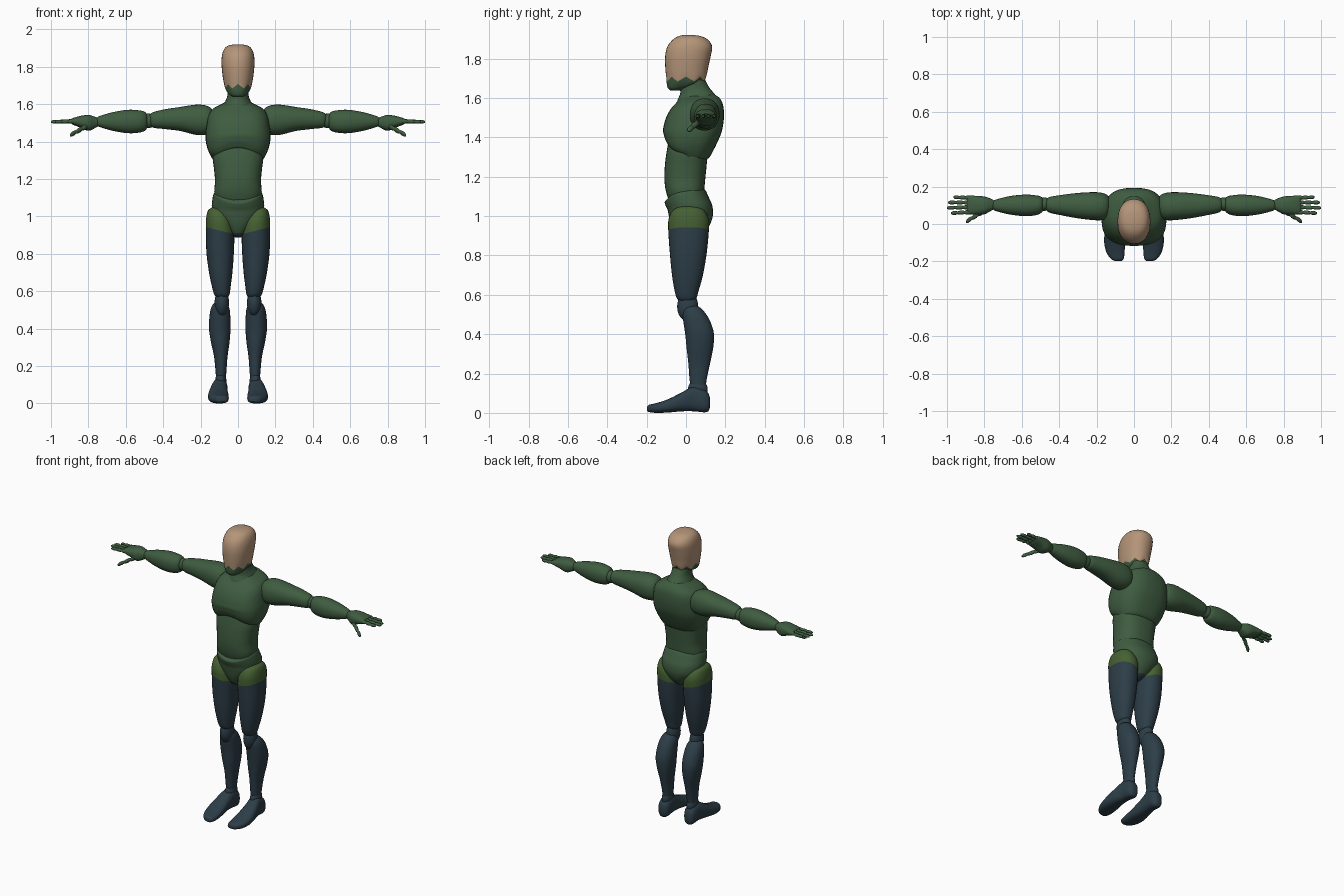
import bpy, bmesh, math


def material(name, rgb):
    m = bpy.data.materials.new(name)
    m.diffuse_color = (*rgb, 1)
    return m


GREEN = material("dark green", (0.050, 0.108, 0.052))
OLIVE = material("olive green", (0.060, 0.118, 0.032))
NAVY = material("dark slate blue", (0.026, 0.048, 0.064))
SKIN = material("tan", (0.46, 0.30, 0.19))

# Axis -> (length axis, first width axis, second width axis)
AXES = {"x": (0, 1, 2), "y": (1, 0, 2), "z": (2, 0, 1)}


def spline(p0, p1, p2, p3, f):
    return 0.5 * (2 * p1 + (p2 - p0) * f + (2 * p0 - 5 * p1 + 4 * p2 - p3) * f * f
                  + (3 * p1 - p0 - 3 * p2 + p3) * f ** 3)


def loft(name, axis, stations, mats, power=2.2, sides=32, steps=4,
         split=None, warp=None, mirror=False):
    """Skin through stations (t, lo1, hi1, lo2, hi2); faces past split use mats[1]."""
    rows = []
    last = len(stations) - 1
    for i in range(last):
        quad = [stations[min(max(i + k, 0), last)] for k in (-1, 0, 1, 2)]
        for s in range(steps):
            rows.append([spline(*v, s / steps) for v in zip(*quad)])
    rows.append(list(stations[-1]))
    ia, iu, iv = AXES[axis]
    bm = bmesh.new()
    rings = []
    for t, u0, u1, v0, v1 in rows:
        ring = []
        for k in range(sides):
            a = 2 * math.pi * k / sides
            c, s = math.cos(a), math.sin(a)
            co = [0, 0, 0]
            co[ia] = t
            co[iu] = (u0 + u1) / 2 + (u1 - u0) / 2 * math.copysign(abs(c) ** (2 / power), c)
            co[iv] = (v0 + v1) / 2 + (v1 - v0) / 2 * math.copysign(abs(s) ** (2 / power), s)
            if warp:
                co[2] += warp(*co, k)
            ring.append(bm.verts.new(co))
        rings.append(ring)
    for j in range(len(rings) - 1):
        mid = (rows[j][0] + rows[j + 1][0]) / 2
        for k in range(sides):
            n = (k + 1) % sides
            f = bm.faces.new((rings[j][k], rings[j][n], rings[j + 1][n], rings[j + 1][k]))
            f.material_index = int(split is not None and mid > split)
    bm.faces.new(rings[0])
    bm.faces.new(rings[-1]).material_index = int(split is not None)
    bmesh.ops.recalc_face_normals(bm, faces=bm.faces)
    me = bpy.data.meshes.new(name)
    bm.to_mesh(me)
    bm.free()
    for m in mats:
        me.materials.append(m)
    ob = bpy.data.objects.new(name, me)
    bpy.context.collection.objects.link(ob)
    bpy.ops.object.select_all(action='DESELECT')
    bpy.context.view_layer.objects.active = ob
    ob.select_set(True)
    bpy.ops.object.shade_smooth_by_angle(angle=math.radians(40))
    if mirror:
        ob.modifiers.new("mirror", 'MIRROR')
    return ob


def ball(name, x0, x1, y0, y1, z0, z1, mat):
    """Ellipsoid joint filling the given bounds, mirrored."""
    st = []
    for i in range(9):
        a = math.pi * (0.02 + 0.96 * i / 8)
        r = math.sin(a)
        cx, cy = (x0 + x1) / 2, (y0 + y1) / 2
        rx, ry = (x1 - x0) / 2 * r, (y1 - y0) / 2 * r
        st.append(((z0 + z1) / 2 - (z1 - z0) / 2 * math.cos(a), cx - rx, cx + rx, cy - ry, cy + ry))
    loft(name, "z", st, [mat], power=2, steps=2, sides=24, mirror=True)


# Head with a ragged mask edge around the jaw
def ragged(x, y, z, k):
    tooth = 0.013 if k % 4 == 0 else -0.011 if k % 4 == 2 else 0
    return tooth * max(0, 1 - abs(z - 1.695) / 0.035)


loft("head", "z", [
    (1.638, -.025, .025, -.08, -.03), (1.65, -.045, .045, -.092, .01),
    (1.67, -.062, .062, -.098, .07), (1.695, -.073, .073, -.10, .10),
    (1.75, -.082, .082, -.105, .112), (1.81, -.088, .088, -.106, .125),
    (1.86, -.086, .086, -.095, .133), (1.895, -.074, .074, -.068, .112),
    (1.913, -.052, .052, -.04, .078), (1.92, -.02, .02, -.01, .035),
], [GREEN, SKIN], split=1.695, warp=ragged)

loft("neck", "z", [
    (1.52, -.09, .09, -.05, .17), (1.58, -.085, .085, -.045, .17),
    (1.62, -.066, .066, -.03, .145), (1.65, -.056, .056, -.028, .12),
    (1.69, -.055, .055, -.01, .098),
], [GREEN])


# Chest, its lower front edge arched over the belly
def rib_arch(x, y, z, k):
    fall = min(1, max(0, (1.45 - z) / 0.14))
    return 0.075 * fall * max(0, 1 - (x / .15) ** 2) * (1 if y < 0 else 0)


loft("chest", "z", [
    (1.285, -.118, .118, -.08, .10), (1.30, -.132, .132, -.098, .12),
    (1.335, -.152, .152, -.108, .14), (1.38, -.168, .168, -.114, .162),
    (1.43, -.174, .174, -.117, .182), (1.49, -.168, .168, -.105, .192),
    (1.54, -.158, .158, -.08, .192), (1.575, -.135, .135, -.05, .185),
    (1.60, -.09, .09, -.025, .17), (1.615, -.06, .06, -.01, .15),
], [GREEN], power=2.6, warp=rib_arch)

loft("abdomen", "z", [
    (1.03, -.09, .09, -.072, .07), (1.08, -.115, .115, -.088, .085),
    (1.13, -.127, .127, -.103, .092), (1.19, -.123, .123, -.11, .098),
    (1.26, -.129, .129, -.107, .105), (1.33, -.135, .135, -.098, .11),
    (1.42, -.11, .11, -.08, .10),
], [GREEN], power=2.5)


# Pelvis, top edge dipping at the front
def waist_dip(x, y, z, k):
    fall = min(1, max(0, (z - 1.0) / 0.13))
    return -0.055 * fall * max(0, 1 - (x / .135) ** 2) * (1 if y < 0 else 0)


loft("pelvis", "z", [
    (.888, -.015, .015, -.025, .03), (.897, -.032, .032, -.045, .06),
    (.912, -.045, .045, -.058, .085), (.95, -.083, .083, -.075, .118),
    (1.0, -.128, .128, -.087, .136), (1.05, -.14, .14, -.093, .134),
    (1.09, -.137, .137, -.103, .118), (1.125, -.13, .13, -.108, .102),
    (1.14, -.118, .118, -.095, .09),
], [NAVY, GREEN], split=.912, warp=waist_dip)


# Legs
def thigh_slant(x, y, z, k):
    return (x - .1) * 0.25 * max(0, 1 - abs(z - .925) / .12)


loft("thigh", "z", [
    (.565, .06, .11, -.025, .03), (.58, .046, .126, -.045, .052),
    (.62, .04, .138, -.058, .064), (.70, .03, .155, -.071, .086),
    (.81, .022, .169, -.082, .105), (.925, .02, .172, -.09, .116),
    (.985, .03, .17, -.088, .115), (1.03, .06, .16, -.065, .09),
    (1.048, .09, .14, -.03, .05),
], [NAVY, OLIVE], split=.925, warp=thigh_slant, mirror=True)
ball("knee", .048, .125, -.045, .062, .465, .615, NAVY)
loft("shin", "z", [
    (.12, .066, .116, .025, .10), (.17, .062, .12, .018, .105),
    (.25, .056, .128, .012, .122), (.33, .045, .145, .003, .138),
    (.40, .04, .155, -.004, .142), (.46, .041, .153, -.013, .125),
    (.505, .045, .146, -.018, .10), (.535, .058, .13, -.01, .072),
    (.545, .075, .11, .01, .05),
], [NAVY], mirror=True)
ball("ankle", .062, .122, .01, .11, .07, .17, NAVY)
loft("foot", "y", [
    (-.198, .068, .10, .01, .03), (-.188, .056, .122, .004, .041),
    (-.15, .05, .148, 0, .05), (-.09, .05, .16, .002, .07),
    (-.02, .055, .152, .008, .105), (.04, .056, .138, .008, .135),
    (.09, .056, .134, .003, .12), (.113, .066, .125, .008, .10),
    (.122, .08, .11, .03, .075),
], [NAVY], power=2.5, mirror=True)

# Arms
loft("upper_arm", "x", [
    (.125, .06, .13, 1.47, 1.55), (.145, .03, .157, 1.445, 1.58),
    (.18, .02, .168, 1.435, 1.595), (.23, .022, .17, 1.437, 1.597),
    (.31, .032, .165, 1.457, 1.585), (.39, .047, .155, 1.467, 1.573),
    (.455, .062, .143, 1.475, 1.557), (.475, .085, .12, 1.495, 1.54),
], [GREEN], mirror=True)
ball("elbow", .435, .525, .07, .142, 1.472, 1.55, GREEN)
loft("forearm", "x", [
    (.483, .08, .125, 1.485, 1.53), (.495, .06, .145, 1.46, 1.557),
    (.53, .046, .154, 1.448, 1.567), (.59, .042, .157, 1.445, 1.57),
    (.67, .052, .148, 1.458, 1.557), (.74, .07, .13, 1.478, 1.537),
    (.755, .08, .12, 1.488, 1.527),
], [GREEN], mirror=True)
loft("palm", "x", [
    (.735, .085, .118, 1.49, 1.522), (.765, .07, .135, 1.472, 1.533),
    (.80, .052, .147, 1.458, 1.543), (.84, .05, .15, 1.474, 1.538),
    (.88, .052, .152, 1.489, 1.527), (.892, .062, .145, 1.497, 1.52),
], [GREEN], power=2.5, mirror=True)


def digit(name, start, end, radius):
    """Three bulging finger segments from start to end."""
    st = []
    for i in range(13):
        f = i / 12
        r = radius * (1 - .25 * f) * (.5 if i == 12 else (.72, .97, 1, .97)[i % 4])
        x, y, z = [a + (b - a) * f for a, b in zip(start, end)]
        st.append((x, y - r, y + r, z - r, z + r))
    loft(name, "x", st, [GREEN], power=2, sides=12, steps=2, mirror=True)


for finger, y0, y1, tip in (("index_finger", .064, .058, .978), ("middle_finger", .09, .086, 1.0),
                            ("ring_finger", .115, .115, .994), ("little_finger", .139, .144, .965)):
    digit(finger, (.87, y0, 1.509), (tip, y1, 1.506), .0125)
digit("thumb", (.80, .072, 1.488), (.898, .012, 1.434), .016)
